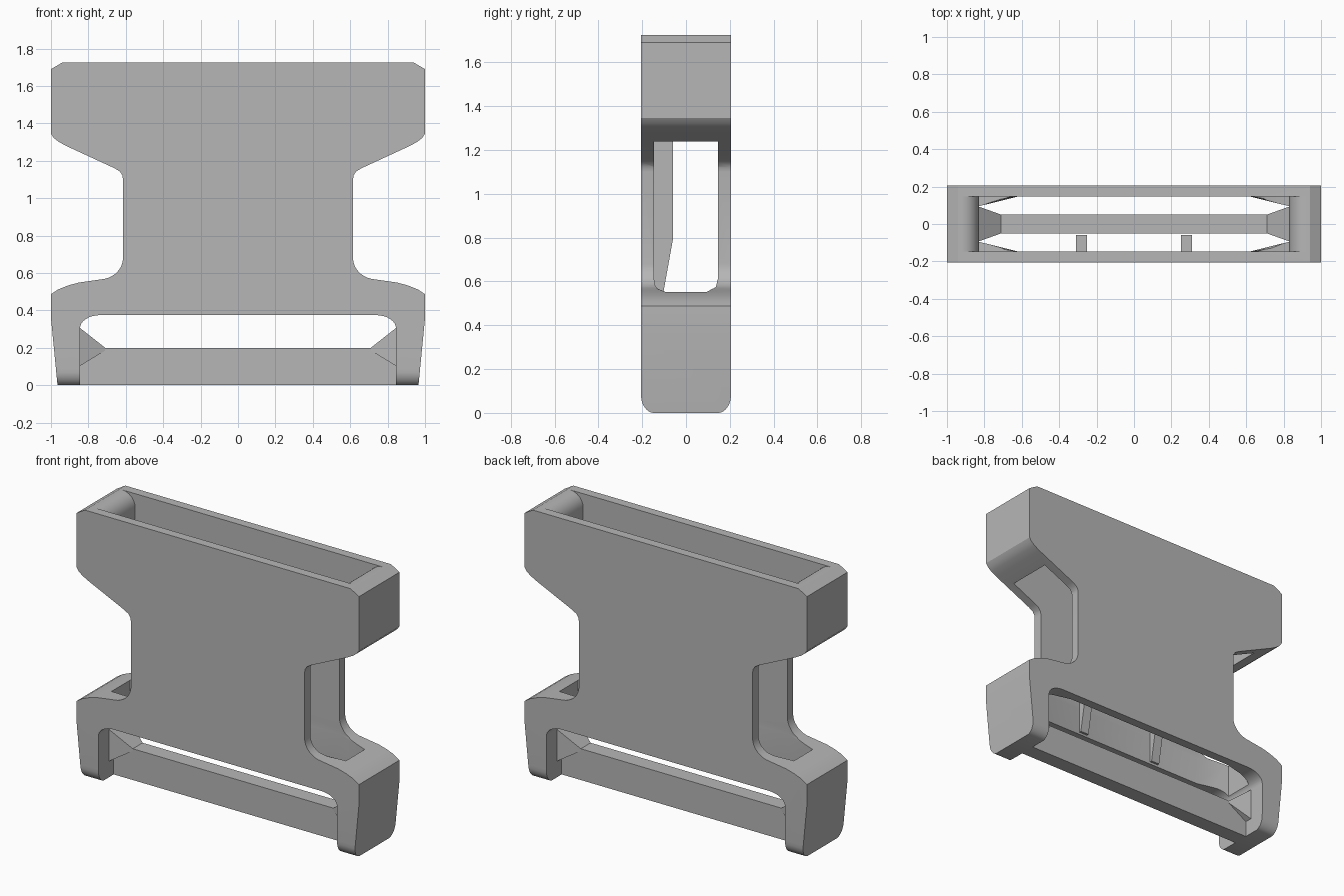
import bpy, bmesh, math

if "Cube" in bpy.data.objects:
    bpy.data.objects.remove(bpy.data.objects["Cube"], do_unlink=True)

grey = bpy.data.materials.new("plain_grey")
grey.use_nodes = True
grey.diffuse_color = (0.47, 0.47, 0.47, 1)
grey.node_tree.nodes["Principled BSDF"].inputs["Base Color"].default_value = (0.47, 0.47, 0.47, 1)


def loft(name, rings):
    """Closed solid through rings that have equal point counts."""
    bm = bmesh.new()
    loops = [[bm.verts.new(p) for p in ring] for ring in rings]
    for low, high in zip(loops, loops[1:]):
        for i in range(len(low)):
            j = (i + 1) % len(low)
            bm.faces.new((low[i], low[j], high[j], high[i]))
    bm.faces.new(loops[0][::-1])
    bm.faces.new(loops[-1])
    bmesh.ops.recalc_face_normals(bm, faces=bm.faces)
    mesh = bpy.data.meshes.new(name)
    bm.to_mesh(mesh)
    bm.free()
    mesh.materials.append(grey)
    obj = bpy.data.objects.new(name, mesh)
    bpy.context.collection.objects.link(obj)
    return obj


def extrude_y(name, half, depth):
    """Mirror a right-hand x,z outline and extrude it front to back."""
    pts = half + [(-x, z) for x, z in reversed(half)]
    return loft(name, [[(x, y, z) for x, z in pts] for y in (-depth, depth)])


def extrude_x(name, pts, x0, x1):
    return loft(name, [[(x, y, z) for y, z in pts] for x in (x0, x1)])


def select(obj):
    bpy.ops.object.select_all(action="DESELECT")
    obj.select_set(True)
    bpy.context.view_layer.objects.active = obj


def cut(target, tool, operation="DIFFERENCE"):
    mod = target.modifiers.new("cut", "BOOLEAN")
    mod.operation, mod.solver, mod.object = operation, "EXACT", tool
    select(target)
    bpy.ops.object.modifier_apply(modifier=mod.name)
    bpy.data.objects.remove(tool, do_unlink=True)


def arc(cx, cz, rx, rz, a0, a1, n=8):
    angles = [math.radians(a0 + (a1 - a0) * i / n) for i in range(n + 1)]
    return [(cx + rx * math.cos(a), cz + rz * math.sin(a)) for a in angles]


# Buckle housing silhouette
outline = [(0.94, 1.725), (1, 1.69), (1, 1.345), (0.985, 1.322), (0.96, 1.302), (0.92, 1.28),
           (0.66, 1.16), (0.632, 1.143), (0.618, 1.122), (0.615, 1.1)]
outline += arc(0.745, 0.68, 0.13, 0.115, 180, 255)
outline += [(0.78, 0.559), (0.85, 0.549), (0.91, 0.533), (0.96, 0.513),
            (1, 0.487), (1, 0.36), (0.965, 0)]
housing = extrude_y("buckle_housing", outline, 0.205)

# Rounded lower edges, front and back
side = [(0.205, 1.8), (0.205, 0.09)] + arc(0.145, 0.08, 0.06, 0.08, 0, -75)[1:] + [(0.15, 0)]
side += [(-y, z) for y, z in reversed(side)]
cut(housing, extrude_x("edge_cutter", side, -1.1, 1.1), "INTERSECT")


# Hollow interior, tapered at the lower ends and flared at the mouth
def cavity_ring(x, y_end, z):
    quarter = [(x, y_end), (0.62, 0.147)]
    right = [(a, -b) for a, b in reversed(quarter)] + quarter
    return [(a, b, z) for a, b in right] + [(-a, -b, z) for a, b in right]


levels = [(0.83, 0.095, -0.1), (0.83, 0.095, 0.555), (0.83, 0.115, 0.575),
          (0.83, 0.13, 0.61), (0.83, 0.14, 0.66), (0.83, 0.146, 0.72)]
levels += [(x, 0.146, z) for x, z in arc(0.92, 1.635, 0.09, 0.09, 180, 90, 6)]
levels.append((0.92, 0.146, 1.8))
cut(housing, loft("cavity_cutter", [cavity_ring(*v) for v in levels]))

# Strap slot through the lower end
slot = [(0.845, -0.1), (0.845, 0.3)] + arc(0.735, 0.305, 0.11, 0.07, 0, 90)
cut(housing, extrude_y("slot_cutter", slot, 0.4))
select(housing)
bpy.ops.object.shade_smooth_by_angle(angle=math.radians(28))

# Strap bar
extrude_x("strap_bar", [(-0.05, 0), (0.05, 0), (0.05, 0.2), (-0.05, 0.2)], -0.85, 0.85)

# Tapered supports joining the bar to the legs
for s, label in ((1, "left"), (-1, "right")):
    base = [(-0.1, 0.1), (0.1, 0.1), (0.1, 0.31), (-0.1, 0.31)]
    tip = [(-0.05, 0.185), (0.05, 0.185), (0.05, 0.2), (-0.05, 0.2)]
    loft("bar_support_" + label, [[(s * x, y, z) for y, z in ring]
                                  for x, ring in ((0.85, base), (0.71, tip))])

# Guide ribs inside the front wall
rib = [(-0.15, 1.45), (-0.06, 1.45), (-0.06, 0.79), (-0.132, 0.39), (-0.15, 0.39)]
for s, label in ((1, "left"), (-1, "right")):
    extrude_x("guide_rib_" + label, rib, s * 0.28 - 0.03, s * 0.28 + 0.03)
